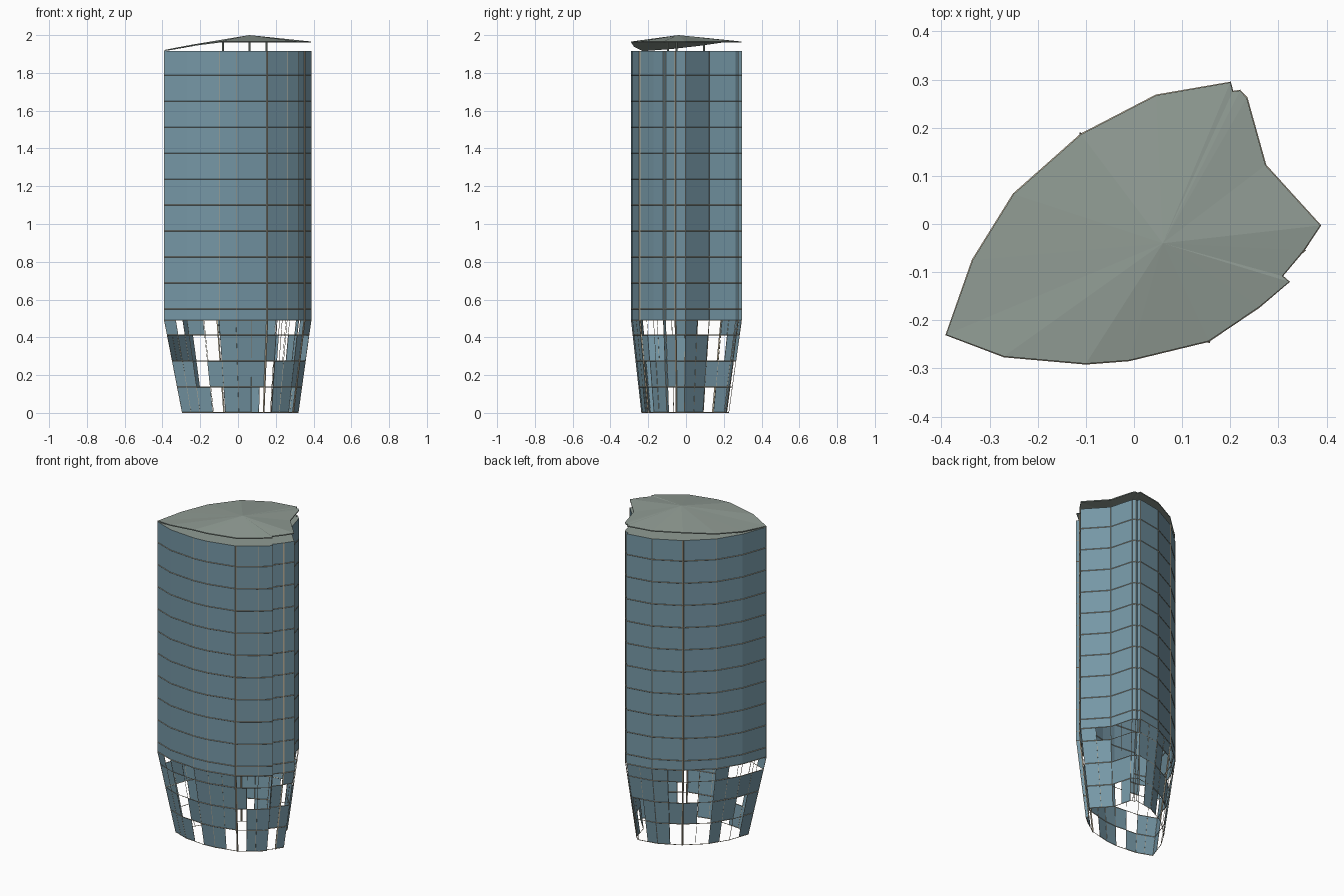
import bpy, bmesh
from mathutils import Vector

cube = bpy.data.objects.get("Cube")
if cube:
    bpy.data.objects.remove(cube, do_unlink=True)


def material(name, rgb):
    m = bpy.data.materials.new(name)
    m.use_nodes = True
    m.diffuse_color = (*rgb, 1)
    m.node_tree.nodes["Principled BSDF"].inputs["Base Color"].default_value = (*rgb, 1)
    return m


GLASS = material("blue glass", (0.18, 0.31, 0.38))
ROOF = material("grey green roof", (0.28, 0.33, 0.295))
FRAME = material("cream frame", (0.48, 0.42, 0.31))

# Leaf-shaped floor plan, counter-clockwise from the western tip
PLAN = [(-.39, -.23), (-.27, -.275), (-.10, -.29), (-.01, -.283), (.155, -.243),
        (.26, -.172), (.322, -.12), (.308, -.108), (.352, -.055), (.387, -.003),
        (.273, .122), (.234, .262), (.22, .277), (.205, .275), (.2, .294),
        (.046, .267), (-.11, .186), (-.25, .062), (-.335, -.075)]
N = len(PLAN)
WAIST, TOP, FLOOR = 0.49, 1.915, 0.1375


def at(p, z):
    """Plan point at height z, pulled inwards below the waist."""
    t = min(z / WAIST, 1)
    k = 0.79 + 0.21 * t
    return Vector((p[0] * k + 0.013 * (1 - t), p[1] * k - 0.006 * (1 - t), z))


def mesh_object(name, bm, *mats):
    me = bpy.data.meshes.new(name)
    bm.to_mesh(me)
    bm.free()
    for m in mats:
        me.materials.append(m)
    ob = bpy.data.objects.new(name, me)
    bpy.context.collection.objects.link(ob)
    return ob


def face(bm, pts):
    return bm.faces.new([bm.verts.new(p) for p in pts])


# Tower shaft with a roof deck
bm = bmesh.new()
for a, b in zip(PLAN, PLAN[1:] + PLAN[:1]):
    face(bm, [at(a, WAIST), at(b, WAIST), at(b, TOP), at(a, TOP)])
deck = face(bm, [at(p, TOP) for p in PLAN])
bmesh.ops.remove_doubles(bm, verts=bm.verts, dist=1e-5)
deck.material_index = 1
mesh_object("tower_shaft", bm, GLASS, ROOF)

# Tapered base: glass panels in rows, a dot leaves the bay open
panels = []
for a, b in zip(PLAN, PLAN[1:] + PLAN[:1]):
    a, b = Vector(a), Vector(b)
    n = 2 if (b - a).length > 0.1 else 1
    panels += [(a.lerp(b, i / n), a.lerp(b, (i + 1) / n)) for i in range(n)]
ROWS = ["## #. # #. .# # # . # ## .# . . . .# #. .. #. .#",
        "## .# # ## .# # # # # ## ## # . . .# ## #. ## .#",
        ".. .. # ## #. . # # . ## .. . # # ## #. .. ## ##",
        "#. #. # ## .. . # . # #. .. . . . ## ## .. #. .."]
LEVELS = [0, FLOOR, 2 * FLOOR, 3 * FLOOR, WAIST]
PATTERN = {2: "##", 1: "#"}
bm = bmesh.new()
for row, z0, z1 in zip(ROWS, LEVELS, LEVELS[1:]):
    marks = row.replace(" ", "")
    for i, (a, b) in enumerate(panels):
        if marks[i % len(marks)] == "#":
            face(bm, [at(a, z0), at(b, z0), at(b, z1), at(a, z1)])
mesh_object("base_panels", bm, GLASS)


# Thin frame bars made from bevelled poly curves
def bars(name, paths, radius, mat, closed=False):
    cu = bpy.data.curves.new(name, "CURVE")
    cu.dimensions = "3D"
    cu.bevel_depth = radius
    cu.bevel_resolution = 0
    for path in paths:
        s = cu.splines.new("POLY")
        s.points.add(len(path) - 1)
        for pt, p in zip(s.points, path):
            pt.co = (*p, 1)
        s.use_cyclic_u = closed
        s.use_smooth = False
    cu.materials.append(mat)
    ob = bpy.data.objects.new(name, cu)
    bpy.context.collection.objects.link(ob)
    bpy.ops.object.select_all(action="DESELECT")
    ob.select_set(True)
    bpy.context.view_layer.objects.active = ob
    bpy.ops.object.convert(target="MESH")


rings = [max(0.002, i * FLOOR) for i in range(14)] + [WAIST]
bars("floor_bands", [[at(p, z) for p in PLAN] for z in rings], 0.002, FRAME, True)
bars("corner_mullions", [[at(p, 0), at(p, WAIST), at(p, TOP)] for p in PLAN], 0.0015, FRAME)
bars("base_mullions", [[at(a, 0), at(a, WAIST)] for a, b in panels], 0.0012, FRAME)
bars("corner_fins", [[at(PLAN[i], 0), at(PLAN[i], WAIST), at(PLAN[i], TOP)]
                     for i in (4, 8, 16)], 0.005, FRAME)

# Shallow faceted roof canopy drooping towards the western tip
PEAK = Vector((0.06, -0.04, 2.0))
DROP = Vector((0, 0, 0.006))
rim = []
for x, y in PLAN:
    droop = max(0, min(1, (-x - 0.1) / 0.29)) ** 1.4
    rim.append(Vector((x, y, 1.966 - 0.045 * droop)))
bm = bmesh.new()
for a, b in zip(rim, rim[1:] + rim[:1]):
    face(bm, [a, b, PEAK])
    face(bm, [b - DROP, a - DROP, PEAK - DROP])
    face(bm, [a - DROP, b - DROP, b, a])
bmesh.ops.remove_doubles(bm, verts=bm.verts, dist=1e-5)
mesh_object("roof_canopy", bm, ROOF)

# Posts carrying the canopy
for i, (x, y, z) in enumerate([(-.08, -.095, 1.975), (.06, -.05, 1.99), (.15, .095, 1.975)]):
    bpy.ops.mesh.primitive_cylinder_add(vertices=8, radius=0.005, depth=z - TOP,
                                        location=(x, y, (z + TOP) / 2))
    post = bpy.context.object
    post.name = f"canopy_post_{i + 1}"
    post.data.materials.append(ROOF)
